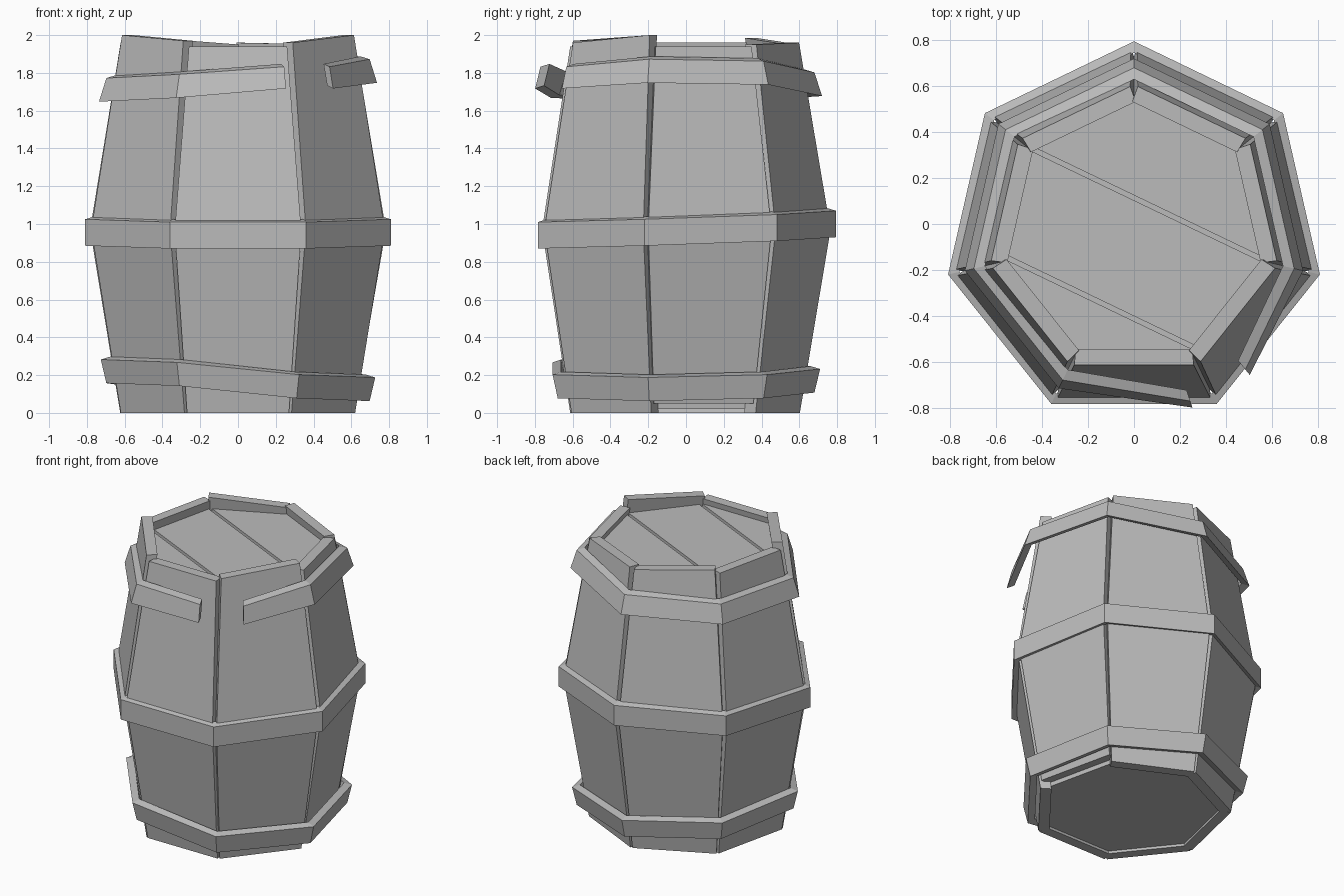
import bpy, bmesh
from math import radians, sin, cos
from mathutils import Vector

if "Cube" in bpy.data.objects:
    bpy.data.objects.remove(bpy.data.objects["Cube"])

SIDES = 7
STEP = 360 / SIDES
CENTRE = Vector((0, -0.035, 0))

grey = bpy.data.materials.new("plain_grey")
grey.use_nodes = True
grey.diffuse_color = (0.5, 0.5, 0.5, 1)
grey.node_tree.nodes["Principled BSDF"].inputs["Base Color"].default_value = (0.5, 0.5, 0.5, 1)


def polar(degrees, radius, z=0.0):
    a = radians(degrees)
    return CENTRE + Vector((radius * cos(a), radius * sin(a), z))


def skin(name, rings, closed=False):
    """Join matching rings of points into a solid, capped unless closed."""
    bm = bmesh.new()
    loops = [[bm.verts.new(p) for p in ring] for ring in rings]
    pairs = list(zip(loops, loops[1:]))
    if closed:
        pairs.append((loops[-1], loops[0]))
    else:
        bm.faces.new(loops[0])
        bm.faces.new(loops[-1])
    n = len(loops[0])
    for a, b in pairs:
        for i in range(n):
            j = (i + 1) % n
            bm.faces.new((a[i], a[j], b[j], b[i]))
    bmesh.ops.recalc_face_normals(bm, faces=bm.faces)
    mesh = bpy.data.meshes.new(name)
    bm.to_mesh(mesh)
    bm.free()
    mesh.materials.append(grey)
    obj = bpy.data.objects.new(name, mesh)
    bpy.context.collection.objects.link(obj)
    return obj


# Staves: bent planks with square sides, so they open in a V at each corner
def stave(index, top_a, top_b, bottom):
    angle = 90 + STEP * (index + 0.5)
    normal = polar(angle, 1) - CENTRE
    along = Vector((-normal.y, normal.x, 0))
    rings = []
    for reach, half, za, zb in ((0.578, 0.27, bottom, bottom),
                                (0.727, 0.335, 0.97, 0.97),
                                (0.578, 0.26, top_a, top_b)):
        ring = []
        for depth, side, z in ((0, -1, za), (0, 1, zb), (0.07, 1, zb), (0.07, -1, za)):
            width = half - 0.1 * depth
            ring.append(CENTRE + normal * (reach - depth) + along * side * width + Vector((0, 0, z)))
        rings.append(ring)
    skin(f"stave_{index + 1}", rings)


tops = [(1.95, 1.985), (1.96, 1.96), (2.0, 1.97), (1.94, 1.94),
        (1.96, 2.0), (1.94, 1.94), (1.95, 1.96)]
for i, (a, b) in enumerate(tops):
    stave(i, a, b, 0.05 if i == 5 else 0.0)


# Hoops: a leaning rectangular band swept round the corners
def hoop_section(angle, radius, z, lean, height):
    h = height / 2
    return [polar(angle, radius + lean, z + h), polar(angle, radius - lean, z - h),
            polar(angle, radius - lean - 0.05, z - h + 0.015),
            polar(angle, radius + lean - 0.05, z + h + 0.015)]


def corners(radius, heights, lean, height):
    return [hoop_section(90 + STEP * k, radius, z, lean, height) for k, z in enumerate(heights)]


skin("middle_hoop", corners(0.83, (1.0, 0.98, 0.955, 0.94, 0.94, 0.955, 0.98), 0, 0.14), True)
skin("bottom_hoop", corners(0.73, (0.17, 0.2, 0.22, 0.205, 0.14, 0.125, 0.14), 0.015, 0.125), True)

# Top hoop: broken open at the front, with one end sprung outwards
top = corners(0.735, (1.74, 1.72, 1.71, 1.73, 0, 1.81, 1.8), -0.02, 0.125)
front_end = hoop_section(-71.6, 0.79, 1.775, -0.015, 0.115)
side_end = hoop_section(-51, 0.785, 1.775, -0.015, 0.115)
skin("top_hoop", [side_end, top[5], top[6], top[0], top[1], top[2], top[3], front_end])


# Lid: three boards, split by narrow grooves; the base is one plain disc
def disc(name, radius, low, high):
    ring = [90 + STEP * k for k in range(SIDES)]
    return skin(name, [[polar(a, radius, z) for a in ring] for z in (low, high)])


def trim(obj, point, normal, keep_above):
    bm = bmesh.new()
    bm.from_mesh(obj.data)
    cut = bmesh.ops.bisect_plane(bm, geom=bm.verts[:] + bm.edges[:] + bm.faces[:],
                                 plane_co=point, plane_no=normal,
                                 clear_inner=keep_above, clear_outer=not keep_above)
    edges = [e for e in cut["geom_cut"] if isinstance(e, bmesh.types.BMEdge)]
    bmesh.ops.contextual_create(bm, geom=edges)
    bmesh.ops.recalc_face_normals(bm, faces=bm.faces)
    bm.to_mesh(obj.data)
    bm.free()


across = Vector((0.48, 1, 0)).normalized()
gap = across * 0.01
back_groove, front_groove = Vector((0.05, 0.09, 0)), Vector((-0.15, -0.34, 0))
boards = (("lid_back_board", None, back_groove),
          ("lid_middle_board", back_groove, front_groove),
          ("lid_front_board", front_groove, None))
for name, upper, lower in boards:
    board = disc(name, 0.59, 1.85, 1.9)
    if lower:
        trim(board, lower + gap, across, True)
    if upper:
        trim(board, upper - gap, across, False)

disc("base", 0.58, 0.02, 0.05)
